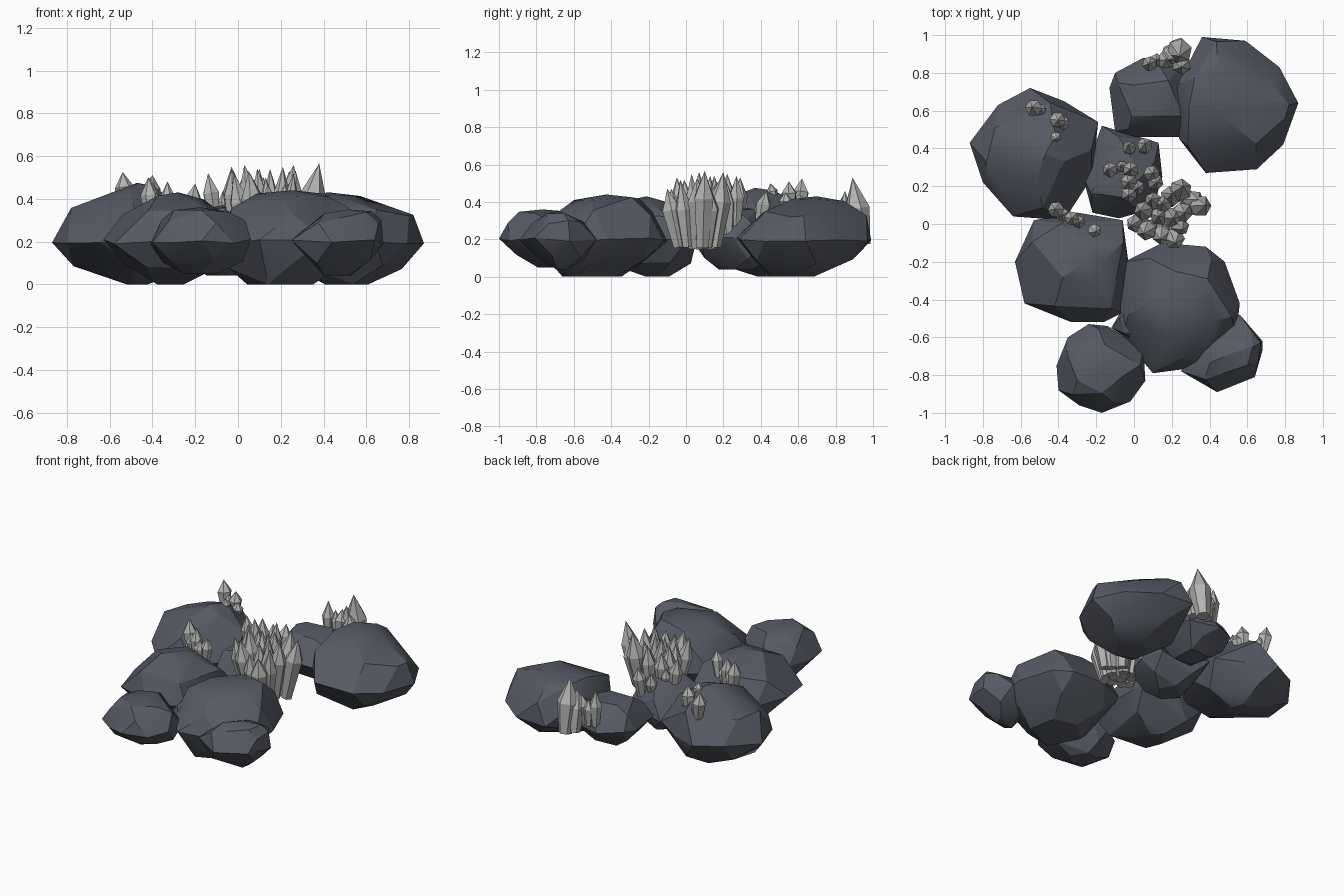
import bpy, bmesh, math, random
from mathutils import Vector

if "Cube" in bpy.data.objects:
    bpy.data.objects.remove(bpy.data.objects["Cube"])

random.seed(4)


def material(name, color):
    m = bpy.data.materials.new(name)
    m.diffuse_color = (*color, 1)
    m.use_nodes = True
    m.node_tree.nodes["Principled BSDF"].inputs["Base Color"].default_value = m.diffuse_color
    return m


ROCK = material("slate_rock", (0.093, 0.102, 0.128))
CRYSTAL = material("pale_grey_crystal", (0.45, 0.45, 0.445))


def finish(name, bm, mat):
    bmesh.ops.recalc_face_normals(bm, faces=bm.faces)
    mesh = bpy.data.meshes.new(name)
    bm.to_mesh(mesh)
    bm.free()
    mesh.materials.append(mat)
    ob = bpy.data.objects.new(name, mesh)
    bpy.context.collection.objects.link(ob)
    return ob


def rock(name, outline, bottom, top, lean=(0, 0), foot=0.4, foot_shift=(0, 0), cap=0.52, bumps=(), waist=0.2):
    """Faceted boulder: hull of a waist outline, shrinking rings above and below, and extra corners."""
    pts = [Vector(p) for p in outline]
    n = len(pts)
    centre = Vector(((min(p.x for p in pts) + max(p.x for p in pts)) / 2,
                     (min(p.y for p in pts) + max(p.y for p in pts)) / 2))
    bm = bmesh.new()

    def add(p, scale, z, shift):
        q = centre + (p - centre) * scale + shift
        bm.verts.new((q.x, q.y, z))

    for p in pts:
        add(p, 1, waist + random.uniform(-0.012, 0.012), Vector((0, 0)))
    for end, shift, inner in ((top, Vector(lean), cap), (bottom, Vector(foot_shift), foot)):
        h = end - waist
        for i in range(0, n, 2):
            mid = (pts[i] + pts[(i + 1) % n]) / 2
            s = random.uniform(0.83, 0.92) - (0.05 if end == bottom else 0)
            add(mid, s, waist + h * random.uniform(0.52, 0.66), shift * 0.4)
        for i in range(1, n, 2):
            k = 1 if end == bottom else random.uniform(0.86, 0.95)
            add(pts[i], inner * random.uniform(0.9, 1.1), waist + h * k, shift)
    add(centre, 1, top, Vector(lean))
    for b in bumps:
        bm.verts.new(b)
    bmesh.ops.convex_hull(bm, input=bm.verts[:])
    loose = [v for v in bm.verts if not v.link_faces]
    bmesh.ops.delete(bm, geom=loose, context='VERTS')
    bmesh.ops.dissolve_limit(bm, angle_limit=math.radians(7), verts=bm.verts[:], edges=bm.edges[:])
    ob = finish(name, bm, ROCK)
    bpy.ops.object.select_all(action='DESELECT')
    ob.select_set(True)
    bpy.context.view_layer.objects.active = ob
    bpy.ops.object.shade_smooth_by_angle(angle=math.radians(22))


# Large and small boulders
rock("back_right_boulder", [(.36, .99), (.59, .97), (.77, .83), (.87, .64), (.79, .42),
     (.65, .29), (.38, .27), (.24, .45), (.22, .62), (.28, .82)], 0, .43, (-.12, .07), .33, (-.04, -.06),
     .42, [(.82, .63, .325), (.8, .56, .32)])
rock("back_small_boulder", [(-.13, .72), (-.1, .8), (.05, .88), (.25, .83), (.32, .65),
     (.25, .46), (0, .46), (-.1, .49)], .06, .35)
rock("back_left_boulder", [(-.87, .43), (-.72, .63), (-.55, .72), (-.37, .65), (-.19, .54),
     (-.22, .25), (-.37, .02), (-.64, .04), (-.8, .22)], 0, .475, (.06, 0), .2, (.05, .08), .35)
rock("centre_boulder", [(-.17, .52), (0, .47), (.13, .43), (.15, .25), (.1, .08),
     (-.08, .03), (-.22, .06), (-.27, .25)], .04, .37)
rock("front_left_boulder", [(-.53, .02), (-.3, .06), (-.06, .02), (-.03, -.2), (-.06, -.47),
     (-.16, -.52), (-.33, -.52), (-.58, -.42), (-.63, -.2)], 0, .43, (.05, .02), .22, (.01, .08), .36)
rock("front_boulder", [(-.05, -.2), (.15, -.1), (.38, -.12), (.48, -.2), (.56, -.42),
     (.54, -.6), (.4, -.75), (.1, -.79), (-.06, -.6), (-.09, -.4)], 0, .44, (.02, .02), .48, (-.03, -.05))
rock("front_right_small_boulder", [(.56, -.48), (.68, -.62), (.68, -.67), (.64, -.81),
     (.44, -.89), (.25, -.78), (.3, -.55)], .04, .35, (.05, 0), .3, (0, .03), .5, [(.67, -.63, .3)])
rock("front_left_small_boulder", [(-.24, -.53), (-.14, -.54), (.05, -.66), (.06, -.83), (-.02, -.94),
     (-.17, -1), (-.29, -.96), (-.4, -.88), (-.41, -.75), (-.35, -.6)], .05, .36, (0, 0), .35, (0, .06))
rock("tiny_boulder", [(-.12, -.55), (-.05, -.43), (.12, -.42), (.14, -.6), (0, -.63)], .1, .3)


def crystal(bm, base, tip, radius):
    """Six-sided shard that widens upward and ends in a point."""
    base, tip = Vector(base), Vector(tip)
    axis = tip - base
    side = axis.cross(Vector((0.3, 1, 0))).normalized()
    other = axis.normalized().cross(side)
    spin = random.uniform(0, 1)
    rings = []
    for t, r in ((0, 0.62), (random.uniform(0.54, 0.66), 1)):
        ring = []
        for i in range(6):
            a = spin + i * math.tau / 6
            ring.append(bm.verts.new(base + axis * t + (side * math.cos(a) + other * math.sin(a)) * radius * r))
        rings.append(ring)
    apex = bm.verts.new(tip)
    bm.faces.new(rings[0][::-1])
    for i in range(6):
        j = (i + 1) % 6
        bm.faces.new((rings[0][i], rings[0][j], rings[1][j], rings[1][i]))
        bm.faces.new((rings[1][i], rings[1][j], apex))


def cluster(name, centre, shards, spread, fat=1.25):
    """Shards given as (x, y, base z, tip z, radius), fanning away from the centre."""
    bm = bmesh.new()
    for x, y, z0, z1, r in shards:
        bx, by = centre[0] + (x - centre[0]) * spread, centre[1] + (y - centre[1]) * spread
        crystal(bm, (bx, by, z0), (x, y, z1), r * fat)
    finish(name, bm, CRYSTAL)


# Tall crystals standing in the gap between the boulders
cluster("tall_crystals", (.17, .07), [
    (.38, .1, .16, .565, .043), (.34, .13, .16, .48, .043), (.26, .2, .16, .56, .045),
    (.2, .16, .15, .5, .042), (.15, .11, .15, .54, .038), (.13, .04, .15, .5, .04),
    (.21, .03, .15, .55, .042), (.27, .06, .15, .53, .04), (.22, -.1, .16, .47, .042),
    (.14, -.08, .16, .47, .038), (.05, -.05, .16, .53, .04), (-.02, -.01, .16, .52, .036),
    (.03, .07, .17, .56, .038), (.09, .13, .17, .54, .036), (.26, -.03, .16, .52, .036)], .62, 1.35)
# Shorter crystals growing on the centre boulder
cluster("centre_boulder_crystals", (.02, .24), [
    (-.03, .15, .24, .54, .034), (-.03, .22, .28, .55, .036), (-.02, .29, .3, .53, .034),
    (-.07, .31, .3, .44, .024), (-.14, .29, .3, .52, .032), (.1, .27, .25, .54, .034),
    (.12, .22, .2, .5, .034), (.06, .43, .25, .46, .032), (-.03, .42, .28, .44, .028),
    (.02, .19, .25, .5, .03)], .8, 1.3)
# Groups on the left boulders
cluster("back_left_crystals", (-.45, .56), [
    (-.54, .62, .34, .525, .034), (-.5, .61, .34, .45, .022), (-.4, .55, .34, .51, .032),
    (-.37, .53, .34, .45, .028), (-.41, .45, .38, .5, .022)], .75, 1.35)
cluster("front_left_crystals", (-.32, .03), [
    (-.42, .08, .27, .5, .034), (-.38, .05, .27, .43, .028), (-.33, .03, .28, .48, .03),
    (-.29, .01, .28, .42, .026), (-.2, -.04, .3, .47, .028)], .8, 1.3)
# Leaning crystals behind and on the back small boulder
cluster("back_large_crystals", (.24, .72), [
    (.24, .89, .17, .53, .06), (.2, .87, .18, .45, .048), (.25, .83, .2, .42, .045)], 1.32, 1.15)
cluster("back_small_crystals", (.13, .8), [
    (.17, .87, .22, .42, .04), (.08, .85, .22, .46, .034), (.12, .87, .22, .4, .03)], .9, 1.2)
